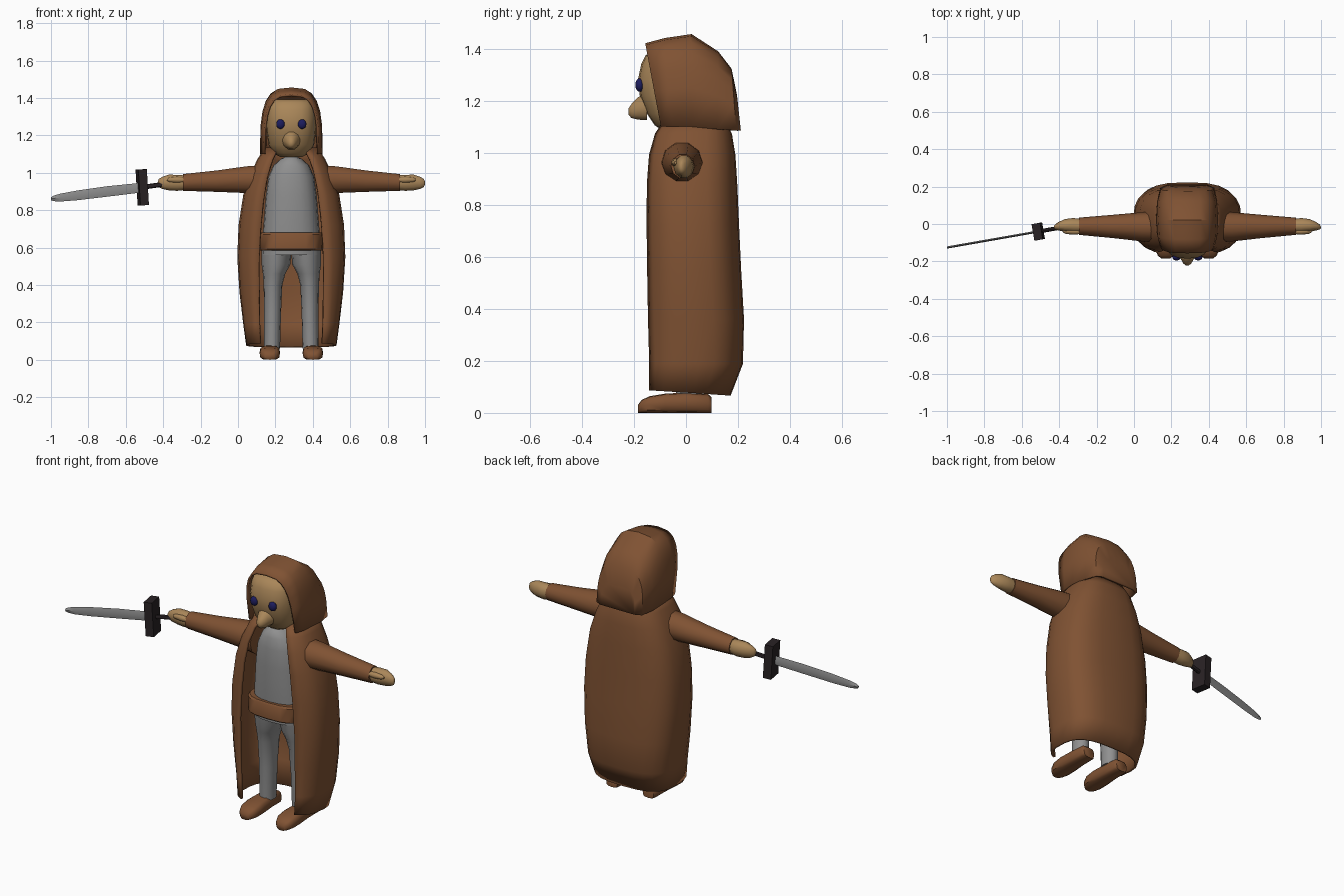
import bpy, bmesh, math
from mathutils import Vector

if "Cube" in bpy.data.objects:
    bpy.data.objects.remove(bpy.data.objects["Cube"], do_unlink=True)

CX = 0.285  # middle of the body; the sword arm reaches towards -x


def material(name, rgb):
    m = bpy.data.materials.new(name)
    m.use_nodes = True
    m.diffuse_color = (*rgb, 1)
    bsdf = m.node_tree.nodes["Principled BSDF"]
    bsdf.inputs["Base Color"].default_value = (*rgb, 1)
    bsdf.inputs["Roughness"].default_value = 0.8
    return m


BROWN = material("brown cloth", (0.215, 0.085, 0.033))
TAN = material("tan skin", (0.40, 0.24, 0.10))
GREY = material("grey cloth and steel", (0.28, 0.28, 0.28))
NAVY = material("navy eye", (0.012, 0.012, 0.11))
DARK = material("dark hilt", (0.022, 0.016, 0.018))


def power(v, p):
    return math.copysign(abs(v) ** p, v)


def oval(center, u, v, n=16, p=1.0):
    """Ring around center; p below 1 makes it boxier."""
    c, u, v = Vector(center), Vector(u), Vector(v)
    angles = [2 * math.pi * i / n for i in range(n)]
    return [c + u * power(math.cos(a), p) + v * power(math.sin(a), p) for a in angles]


def flat_rings(x, rows, n=16, p=1.0):
    """Horizontal rings from rows of (z, half width, front y, back y)."""
    return [oval((x, (f + b) / 2, z), (w, 0, 0), (0, (b - f) / 2, 0), n, p)
            for z, w, f, b in rows]


def loft(name, rings, mat, closed=True, caps=(True, True), thick=0, angle=40):
    """Skin a list of rings (or open strips) of equal length."""
    bm = bmesh.new()
    vs = [[bm.verts.new(p) for p in ring] for ring in rings]
    n = len(rings[0])
    for a, b in zip(vs, vs[1:]):
        for i in range(n if closed else n - 1):
            j = (i + 1) % n
            bm.faces.new((a[i], a[j], b[j], b[i]))
    if caps[0]:
        bm.faces.new(vs[0])
    if caps[1]:
        bm.faces.new(vs[-1])
    bmesh.ops.recalc_face_normals(bm, faces=bm.faces)
    me = bpy.data.meshes.new(name)
    bm.to_mesh(me)
    bm.free()
    me.materials.append(mat)
    ob = bpy.data.objects.new(name, me)
    bpy.context.collection.objects.link(ob)
    if thick:
        mod = ob.modifiers.new("thickness", "SOLIDIFY")
        mod.thickness, mod.offset = thick, 0
    smooth(ob, angle)
    return ob


def smooth(ob, angle):
    bpy.ops.object.select_all(action="DESELECT")
    ob.select_set(True)
    bpy.context.view_layer.objects.active = ob
    bpy.ops.object.shade_smooth_by_angle(angle=math.radians(angle))


# Cloak: strips running from one front edge round the back to the other
def cloak_strip(z, w, front, back, gap, n=20, p=0.7):
    start = math.asin((gap / w) ** (1 / p))
    pts = []
    for i in range(n + 1):
        a = start + (2 * math.pi - 2 * start) * i / n
        y = (front + back) / 2 - (back - front) / 2 * power(math.cos(a), p)
        hem = -0.06 * (y + 0.02) if z < 0.1 else 0
        pts.append((CX + w * power(math.sin(a), p), y, z + hem))
    return pts


cloak = [(0.08, 0.235, -0.16, 0.165, 0.165), (0.19, 0.25, -0.16, 0.212, 0.17),
         (0.36, 0.27, -0.16, 0.216, 0.172), (0.55, 0.282, -0.16, 0.205, 0.172),
         (0.72, 0.275, -0.16, 0.197, 0.162), (0.88, 0.25, -0.158, 0.19, 0.145),
         (0.99, 0.212, -0.15, 0.183, 0.125), (1.07, 0.175, -0.125, 0.17, 0.1),
         (1.13, 0.135, -0.08, 0.14, 0.07)]
loft("cloak", [cloak_strip(*r) for r in cloak], BROWN, closed=False,
     caps=(False, False), thick=0.014)

# Hood: arches from the brim to the back, brim pulled back at the cheeks
def hood_arch(y, w, top, bottom, pull, n=12, p=0.62):
    pts = []
    for i in range(n + 1):
        a = math.pi * i / n
        h = abs(math.sin(a)) ** p
        pts.append((CX + w * power(math.cos(a), p), y + pull * (1 - h), bottom + (top - bottom) * h))
    return pts


hood = [(-0.155, 0.143, 1.415, 1.1, 0.06), (-0.08, 0.157, 1.435, 1.1, 0.03),
        (0.02, 0.162, 1.45, 1.1, 0), (0.12, 0.156, 1.385, 1.09, 0),
        (0.17, 0.14, 1.32, 1.085, 0.02), (0.19, 0.105, 1.22, 1.085, 0.015)]
loft("hood", [hood_arch(*r) for r in hood], BROWN, closed=False,
     caps=(False, True), thick=0.012, angle=30)

# Head, nose and eyes
head = [(1.085, 0.06, -0.09, 0.06), (1.105, 0.098, -0.12, 0.09), (1.15, 0.122, -0.15, 0.11),
        (1.22, 0.132, -0.178, 0.12), (1.28, 0.134, -0.185, 0.12), (1.34, 0.131, -0.172, 0.11),
        (1.375, 0.12, -0.155, 0.09), (1.392, 0.09, -0.125, 0.06)]
loft("head", flat_rings(CX, head, 20, 0.75), TAN, angle=60)
nose = [(-0.15, 1.178, 0.05, 0.056), (-0.185, 1.17, 0.036, 0.045),
        (-0.21, 1.16, 0.022, 0.028), (-0.221, 1.158, 0.009, 0.012)]
loft("nose", [oval((CX, y, z), (w, 0, 0), (0, 0, h), 10) for y, z, w, h in nose], TAN, angle=60)
for s, side in ((-1, "right"), (1, "left")):
    bpy.ops.mesh.primitive_uv_sphere_add(segments=14, ring_count=8, radius=1,
                                         location=(CX + s * 0.058, -0.178, 1.26))
    eye = bpy.context.object
    eye.name = side + "_eye"
    eye.scale = (0.023, 0.017, 0.026)
    eye.data.materials.append(NAVY)
    smooth(eye, 60)

# Shirt and belt
shirt = [(0.56, 0.158, -0.115, 0.11), (0.7, 0.15, -0.125, 0.12), (0.88, 0.136, -0.128, 0.12),
         (0.98, 0.122, -0.125, 0.11), (1.04, 0.095, -0.115, 0.1), (1.075, 0.055, -0.1, 0.07),
         (1.09, 0.02, -0.07, 0.04)]
loft("shirt", flat_rings(CX, shirt, 20, 0.85), GREY, angle=60)
belt = [(0.585, 0.166, -0.138, 0.125), (0.592, 0.17, -0.146, 0.13),
        (0.67, 0.17, -0.146, 0.13), (0.68, 0.162, -0.138, 0.125)]
loft("belt", flat_rings(CX, belt, 20, 0.65), BROWN)

# Paired limbs
leg = [(0.06, 0.103, 0.043, 0.05), (0.25, 0.1, 0.045, 0.055), (0.4, 0.098, 0.05, 0.07),
       (0.46, 0.092, 0.06, 0.085), (0.51, 0.082, 0.077, 0.1), (0.62, 0.078, 0.082, 0.115)]
shoe = [(0.098, 0.035, 0.06), (0.085, 0.046, 0.072), (0.0, 0.048, 0.078),
        (-0.08, 0.055, 0.074), (-0.14, 0.054, 0.064), (-0.17, 0.042, 0.05), (-0.185, 0.022, 0.03)]
sleeve = [(0.14, -0.015, 0.96, 0.082, 0.085), (0.24, -0.015, 0.963, 0.078, 0.075),
          (0.4, -0.013, 0.955, 0.062, 0.06), (0.58, -0.012, 0.948, 0.046, 0.047)]
hand = [(0.56, -0.01, 0.947, 0.036, 0.04), (0.61, -0.008, 0.946, 0.04, 0.045),
        (0.655, -0.008, 0.948, 0.034, 0.044), (0.69, -0.012, 0.946, 0.022, 0.034),
        (0.708, -0.016, 0.945, 0.013, 0.023), (0.714, -0.018, 0.945, 0.005, 0.01)]
for s, side in ((-1, "right"), (1, "left")):
    for z, off, rx, ry in leg[:1]:
        x = CX + s * off
    loft(side + "_trouser_leg",
         [oval((CX + s * o, 0.01, z), (rx, 0, 0), (0, ry, 0), 14) for z, o, rx, ry in leg],
         GREY, angle=60)
    # Shoe sections have a flat sole and a rounded top
    sections = []
    for y, w, h in shoe:
        ring = oval((CX + s * 0.115, y, h / 2), (w, 0, 0), (0, 0, h / 2), 12, 0.6)
        sections.append([Vector((p.x, p.y, max(0, p.z))) for p in ring])
    loft(side + "_shoe", sections, BROWN, angle=45)
    for name, rows, mat in (("sleeve", sleeve, BROWN), ("hand", hand, TAN)):
        loft(side + "_" + name,
             [oval((CX + s * d, y, z), (0, ry, 0), (0, 0, rz), 10) for d, y, z, ry, rz in rows],
             mat, angle=50)
    # Thumb resting on the front of the palm
    thumb = [(0.575, 0.014), (0.61, 0.017), (0.65, 0.013), (0.665, 0.005)]
    loft(side + "_thumb",
         [oval((CX + s * d, -0.04, 0.962), (0, r, 0), (0, 0, r), 8) for d, r in thumb],
         TAN, angle=60)

# Sword: grip, cross guard and blade along one slanted line
def sword_point(x, z):
    return (x, -0.04 + (x + 0.51) * 0.175, z)


grip = [(-0.36, 0.944), (-0.52, 0.921)]
loft("sword_grip", [oval(sword_point(x, z), (0, 0.011, 0), (0, 0, 0.013), 8) for x, z in grip], DARK)
bpy.ops.mesh.primitive_cube_add(size=1, location=sword_point(-0.512, 0.922))
guard = bpy.context.object
guard.name = "sword_guard"
guard.dimensions = (0.046, 0.09, 0.192)
guard.rotation_euler = (0, -0.06, 0.17)
guard.data.materials.append(DARK)
blade = [(-0.52, 0.92, 0.026), (-0.7, 0.9, 0.028), (-0.86, 0.879, 0.026),
         (-0.95, 0.867, 0.021), (-0.985, 0.863, 0.015), (-1.0, 0.861, 0.008)]
loft("sword_blade", [oval(sword_point(x, z), (0, 0, h), (0, 0.006, 0), 4) for x, z, h in blade],
     GREY, angle=30)
